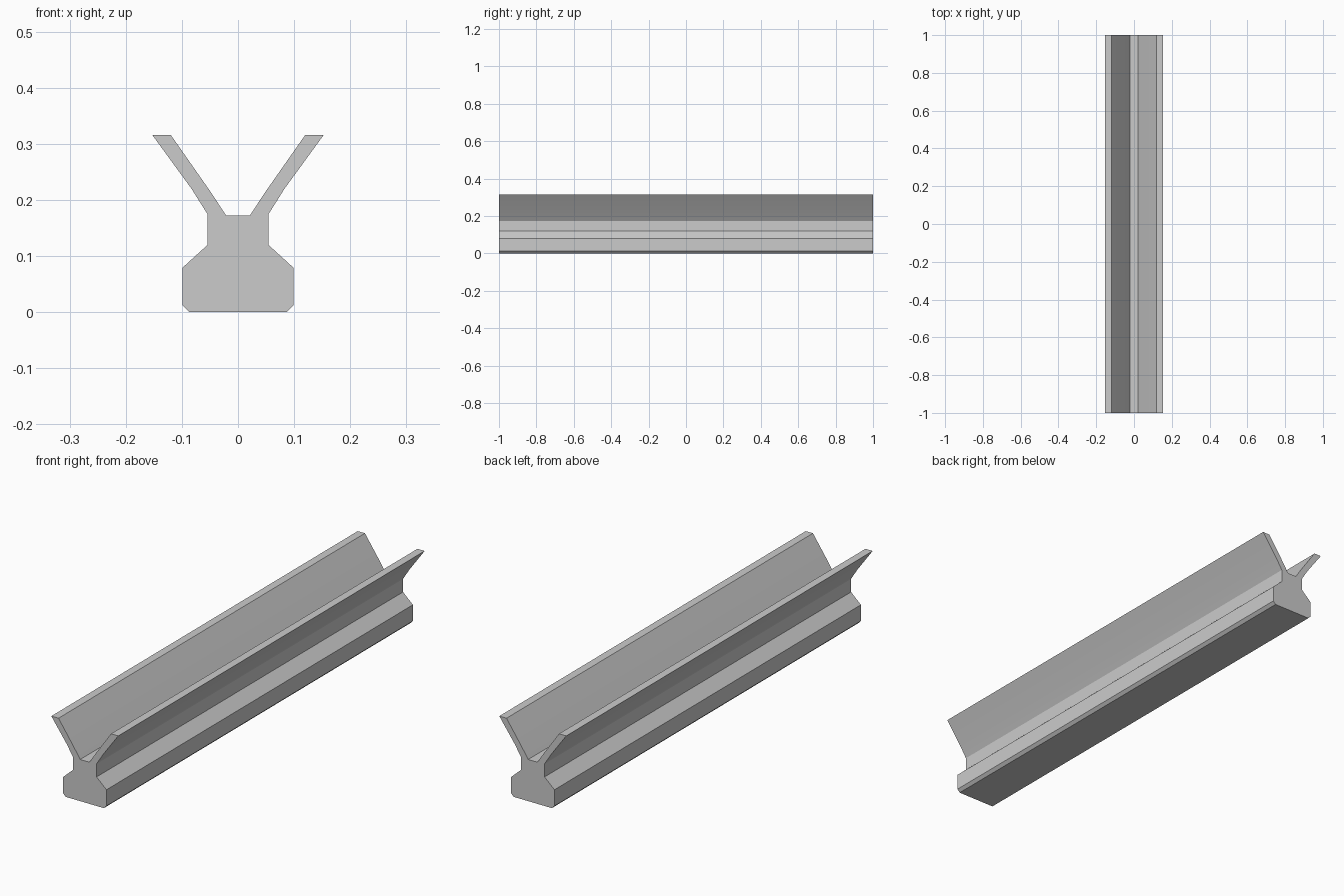
import bpy
import bmesh
import math

cube = bpy.data.objects.get("Cube")
if cube:
    bpy.data.objects.remove(cube, do_unlink=True)

# Plain grey material
grey = bpy.data.materials.new("plain_grey")
grey.use_nodes = True
colour = (0.6, 0.6, 0.6, 1.0)
grey.diffuse_color = colour
grey.node_tree.nodes["Principled BSDF"].inputs["Base Color"].default_value = colour

# Left half of the cross-section: foot, neck, flared wing, trough floor
half = [
    (0.087, 0.002), (0.099, 0.012), (0.099, 0.079), (0.054, 0.120),
    (0.054, 0.174), (0.083, 0.220), (0.153, 0.316),
    (0.120, 0.316), (0.050, 0.216), (0.021, 0.172),
]
half[0] = (half[0][0], 0.0)
outline = half + [(-x, z) for x, z in reversed(half)]

# Extrude the cross-section along the whole length
length = 2.0
bm = bmesh.new()
section = bm.faces.new([bm.verts.new((x, -length / 2, z)) for x, z in outline])
result = bmesh.ops.extrude_face_region(bm, geom=[section], use_keep_orig=True)
moved = [v for v in result["geom"] if isinstance(v, bmesh.types.BMVert)]
bmesh.ops.translate(bm, verts=moved, vec=(0, length, 0))
bmesh.ops.recalc_face_normals(bm, faces=bm.faces)

mesh = bpy.data.meshes.new("trough_rail")
bm.to_mesh(mesh)
bm.free()
mesh.materials.append(grey)
rail = bpy.data.objects.new("trough_rail", mesh)
bpy.context.collection.objects.link(rail)

# Smooth only the gentle bend in each wing
bpy.ops.object.select_all(action="DESELECT")
rail.select_set(True)
bpy.context.view_layer.objects.active = rail
bpy.ops.object.shade_smooth_by_angle(angle=math.radians(20))
